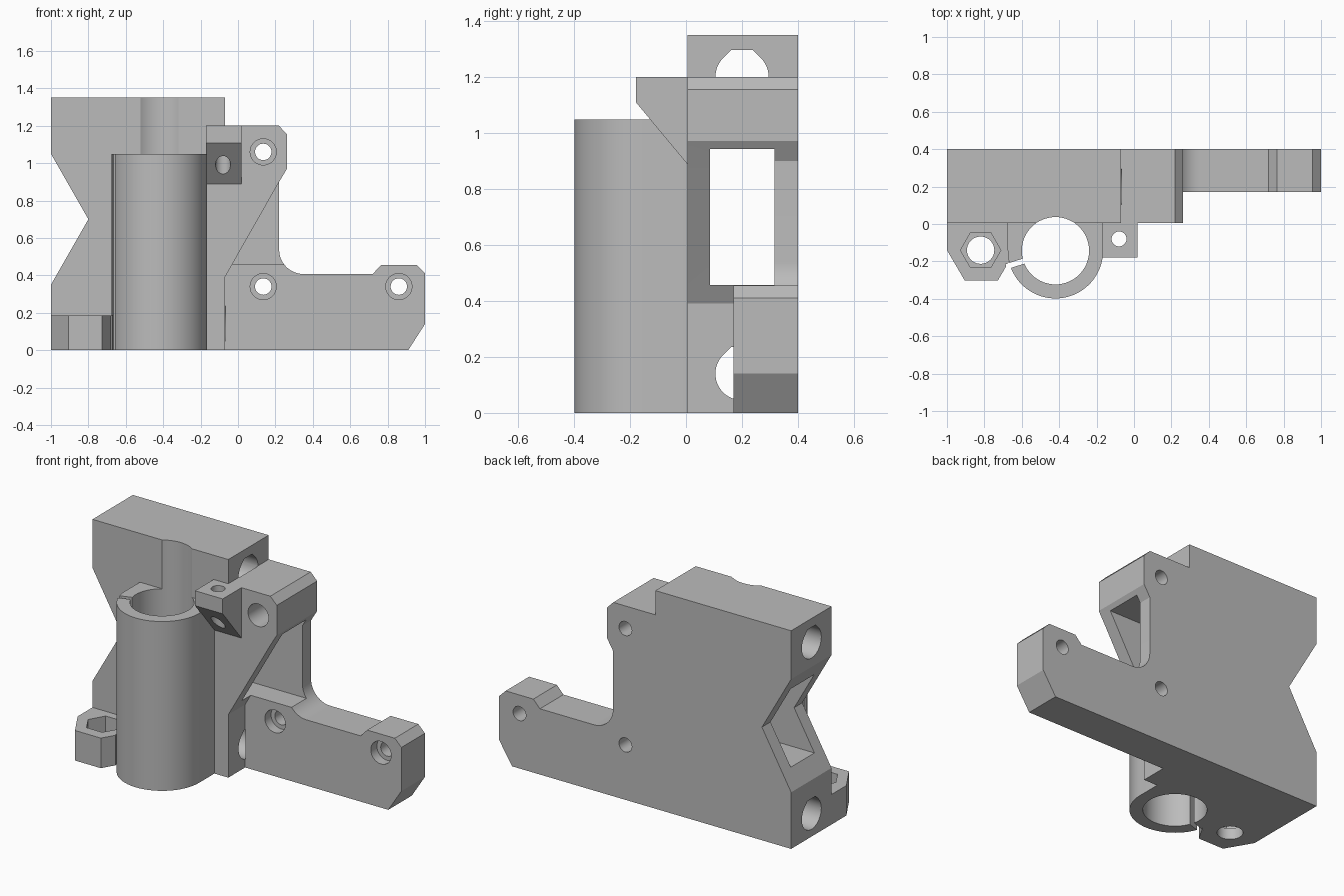
import bpy, bmesh, math
from mathutils import Vector

cube = bpy.data.objects.get("Cube")
if cube:
    bpy.data.objects.remove(cube, do_unlink=True)

gray = bpy.data.materials.new("plain_gray")
gray.use_nodes = True
gray.diffuse_color = (0.5, 0.5, 0.5, 1)
gray.node_tree.nodes["Principled BSDF"].inputs["Base Color"].default_value = (0.5, 0.5, 0.5, 1)

FRONT, BACK, PLATE = 0.005, 0.4, 0.17


def arc(cx, cy, r, start, end, steps):
    angles = [math.radians(start + (end - start) * i / steps) for i in range(steps + 1)]
    return [(cx + r * math.cos(a), cy + r * math.sin(a)) for a in angles]


def circle(cx, cy, r, n=48):
    return arc(cx, cy, r, 0, 360, n)[:-1]


def prism(name, outline, axis, lo, hi):
    """Extrude a 2D outline along an axis; the outline uses the other two axes in order."""
    place = {"x": lambda p: (lo, p[0], p[1]),
             "y": lambda p: (p[0], lo, p[1]),
             "z": lambda p: (p[0], p[1], lo)}[axis]
    direction = Vector([(hi - lo) * (axis == a) for a in "xyz"])
    bm = bmesh.new()
    face = bm.faces.new([bm.verts.new(place(p)) for p in outline])
    extruded = bmesh.ops.extrude_face_region(bm, geom=[face], use_keep_orig=True)
    moved = [g for g in extruded["geom"] if isinstance(g, bmesh.types.BMVert)]
    bmesh.ops.translate(bm, verts=moved, vec=direction)
    bmesh.ops.recalc_face_normals(bm, faces=bm.faces)
    mesh = bpy.data.meshes.new(name)
    bm.to_mesh(mesh)
    bm.free()
    mesh.materials.append(gray)
    obj = bpy.data.objects.new(name, mesh)
    bpy.context.collection.objects.link(obj)
    return obj


def combine(target, other, operation):
    other.hide_render = True
    bpy.ops.object.select_all(action="DESELECT")
    bpy.context.view_layer.objects.active = target
    target.select_set(True)
    mod = target.modifiers.new(other.name, "BOOLEAN")
    mod.operation = operation
    mod.solver = "EXACT"
    mod.object = other
    bpy.ops.object.modifier_apply(modifier=mod.name)
    bpy.data.objects.remove(other, do_unlink=True)


# Main body with side notch, upper arm and long mounting plate
fillet = arc(0.35, 0.537, 0.13, 270, 180, 12)
body_outline = [(-1, 0), (0.91, 0), (1, 0.14), (1, 0.41), (0.955, 0.455),
                (0.765, 0.455), (0.72, 0.407)] + fillet + [
                (0.22, 0.9), (0.262, 0.97), (0.262, 1.155), (0.218, 1.2),
                (-0.07, 1.2), (-0.07, 1.35), (-1, 1.35),
                (-1, 1.05), (-0.8, 0.7), (-1, 0.35)]
body = prism("bracket_body", body_outline, "y", FRONT, BACK)

# Step back the front of the plate below the diagonal brace
step = [(-0.07, -0.1), (-0.07, 0.39), (0.22, 0.9), (1.2, 0.9), (1.2, -0.1)]
combine(body, prism("plate_step", step, "y", -0.3, PLATE), "DIFFERENCE")

# Vertical bearing holder
bx, by, br = -0.42, -0.143, 0.255
holder = arc(bx, by, br, 180, 360, 40) + [(bx + br, 0.05), (bx - br, 0.05)]
combine(body, prism("bearing_holder", holder, "z", 0, 1.048), "UNION")

# Nut trap foot
nx, ny = -0.82, -0.14
foot = [(-1, 0.05), (-1, ny), (-0.905, -0.302), (-0.728, -0.302),
        (-0.668, -0.2), (-0.63, -0.1), (-0.63, 0.05)]
combine(body, prism("nut_foot", foot, "z", 0, 0.186), "UNION")

# Small tab with sloped underside
tab = [(0.05, 1.2), (-0.178, 1.2), (-0.178, 1.108), (FRONT, 0.888), (0.05, 0.888)]
combine(body, prism("adjuster_tab", tab, "x", -0.17, 0.02), "UNION")

# Bearing bore and its clamp slit
cutters = [prism("bearing_bore", circle(bx, by, 0.18, 64), "z", -0.1, 1.5)]
a = math.radians(198)
along = Vector((math.cos(a), math.sin(a)))
side = Vector((-along.y, along.x)) * 0.014
centre = Vector((bx, by))
slit = [centre + along * 0.12 + side, centre + along * 0.275 + side,
        centre + along * 0.275 - side, centre + along * 0.12 - side]
cutters.append(prism("clamp_slit", slit, "z", -0.1, 1.2))

# Belt window right through the body
window = [(0.085, 0.457), (0.316, 0.457), (0.316, 0.942), (0.085, 0.942)]
cutters.append(prism("belt_window", window, "x", -1.2, 1.2))

# Teardrop rod holes with flat tops
for z in (0.14, 1.2):
    r = 0.095
    flat = r * math.tan(math.radians(22.5))
    drop = arc(0.2, z, r, 135, 405, 36) + [(0.2 + flat, z + r), (0.2 - flat, z + r)]
    cutters.append(prism("rod_hole", drop, "x", -1.2, -0.068))

# Counterbored screw holes
for x, z, face in ((0.135, 1.06, FRONT), (0.135, 0.34, PLATE), (0.86, 0.34, PLATE)):
    cutters.append(prism("screw_hole", circle(x, z, 0.044, 32), "y", -0.1, 0.6))
    cutters.append(prism("screw_recess", circle(x, z, 0.07, 32), "y", -0.1, PLATE + 0.06))

# Nut pocket, its rod hole and the tab hole
cutters.append(prism("nut_pocket", circle(nx, ny, 0.108, 6), "z", 0.07, 0.4))
cutters.append(prism("nut_hole", circle(nx, ny, 0.073), "z", -0.1, 0.4))
cutters.append(prism("tab_hole", circle(-0.08, -0.08, 0.04, 32), "z", 0.8, 1.4))

for cutter in cutters:
    combine(body, cutter, "DIFFERENCE")

# Smooth the round walls, keep the edges crisp
bpy.ops.object.select_all(action="DESELECT")
bpy.context.view_layer.objects.active = body
body.select_set(True)
bpy.ops.object.shade_smooth_by_angle(angle=math.radians(25))
